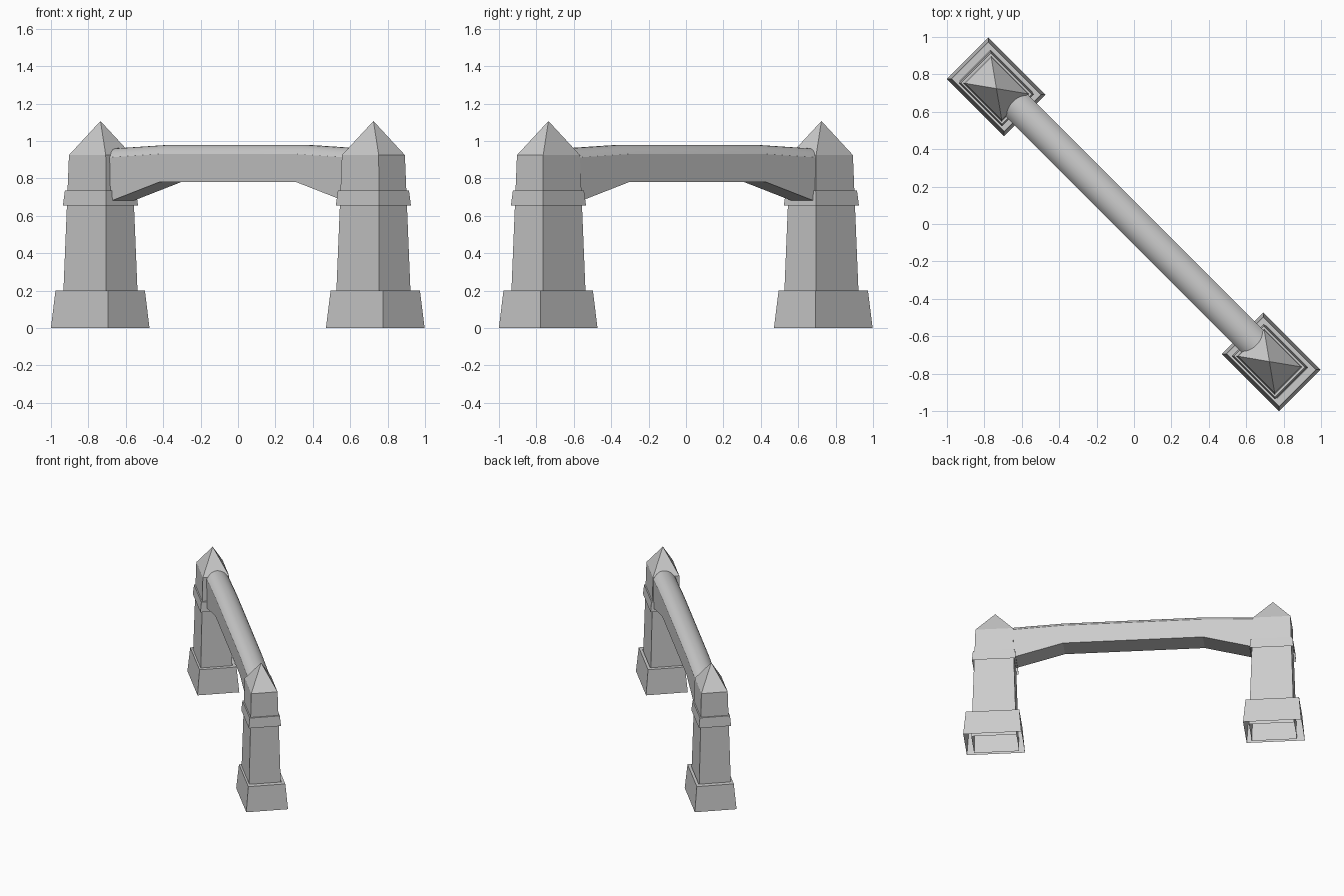
import bpy, bmesh
from math import radians, sin, cos, atan
from mathutils import Matrix

if "Cube" in bpy.data.objects:
    bpy.data.objects.remove(bpy.data.objects["Cube"])

stone = bpy.data.materials.new("grey stone")
stone.use_nodes = True
GREY = (0.6, 0.6, 0.6, 1)
stone.diffuse_color = GREY
stone.node_tree.nodes["Principled BSDF"].inputs["Base Color"].default_value = GREY

# The whole gateway runs diagonally: it is built along x, then turned
TURN = Matrix.Rotation(radians(-45), 4, "Z")


def finish(name, bm):
    bm.transform(TURN)
    mesh = bpy.data.meshes.new(name)
    bm.to_mesh(mesh)
    bm.free()
    mesh.materials.append(stone)
    obj = bpy.data.objects.new(name, mesh)
    bpy.context.collection.objects.link(obj)
    return obj


def stack(name, cx, cy, rings, apex=None):
    """Open-bottomed stack of rectangles (half x, half y, z), optional peak."""
    bm = bmesh.new()
    loops = [[bm.verts.new((cx + sx * hx, cy + sy * hy, z))
              for sx, sy in ((-1, -1), (1, -1), (1, 1), (-1, 1))]
             for hx, hy, z in rings]
    for low, high in zip(loops, loops[1:]):
        for i in range(4):
            j = (i + 1) % 4
            bm.faces.new((low[i], low[j], high[j], high[i]))
    if apex:
        tip = bm.verts.new((cx, cy, apex))
        top = loops[-1]
        for i in range(4):
            bm.faces.new((top[i], top[(i + 1) % 4], tip))
    return finish(name, bm)


# Two pillars: plinth, tapered shaft with pyramid roof, and collar
for side, sign in (("left", 1), ("right", -1)):
    stack(side + "_plinth", sign * 1.04, -0.002,
          [(0.216, 0.157, 0), (0.199, 0.139, 0.2), (0.16, 0.117, 0.2)])
    stack(side + "_shaft", sign * 1.032, -0.008,
          [(0.1675, 0.124, 0), (0.139, 0.099, 0.925)], apex=1.107)
    stack(side + "_collar", sign * 1.032, -0.008,
          [(0.163, 0.121, 0.655), (0.156, 0.113, 0.735), (0.144, 0.103, 0.735)])

# Lintel: flat sides, haunched underside, rounded crown
HALF, RISE, MID, SEGMENTS = 0.083, 0.05, 0.005, 10
half_angle = 2 * atan(RISE / HALF)
radius = HALF / sin(half_angle)


def section(bm, x, bottom, shoulder):
    points = [(-HALF, bottom), (HALF, bottom)]
    for i in range(SEGMENTS + 1):
        a = half_angle * (1 - 2 * i / SEGMENTS)
        points.append((radius * sin(a), shoulder + radius * (cos(a) - cos(half_angle))))
    return [bm.verts.new((x, MID + y, z)) for y, z in points]


bm = bmesh.new()
stations = [(-0.925, 0.668, 0.911), (-0.52, 0.78, 0.93),
            (0.52, 0.78, 0.93), (0.925, 0.668, 0.911)]
sections = [section(bm, *s) for s in stations]
for a, b in zip(sections, sections[1:]):
    for i in range(len(a)):
        j = (i + 1) % len(a)
        face = bm.faces.new((a[i], a[j], b[j], b[i]))
        face.smooth = 2 <= i < len(a) - 1
bm.faces.new(sections[0])
bm.faces.new(sections[-1])
bmesh.ops.recalc_face_normals(bm, faces=bm.faces)
finish("lintel", bm)
